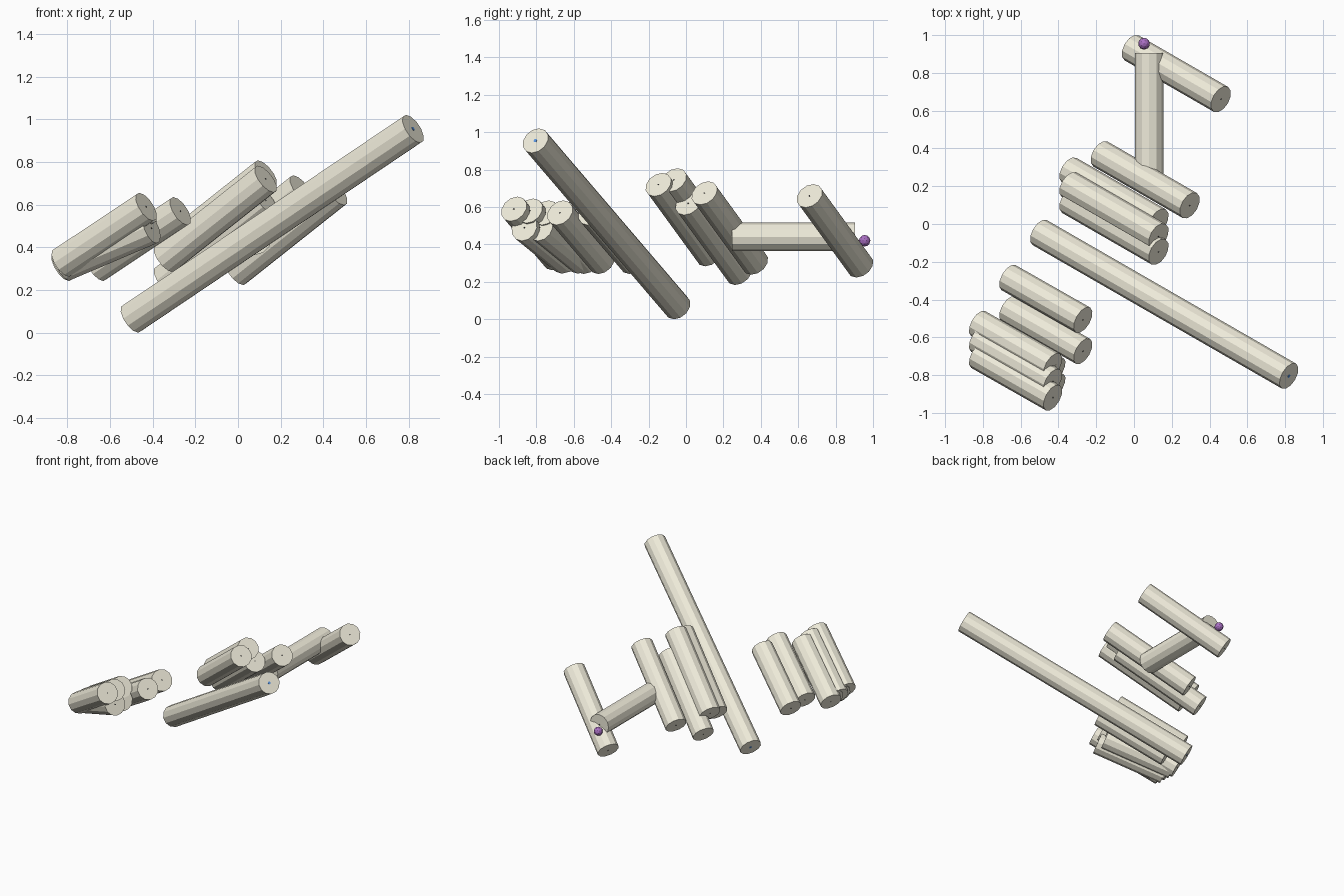
import bpy
from mathutils import Vector

if "Cube" in bpy.data.objects:
    bpy.data.objects.remove(bpy.data.objects["Cube"])


def material(name, rgb):
    m = bpy.data.materials.new(name)
    m.diffuse_color = (*rgb, 1)
    m.use_nodes = True
    m.node_tree.nodes["Principled BSDF"].inputs["Base Color"].default_value = m.diffuse_color
    return m


WOOD = material("pale_wood", (0.86, 0.83, 0.70))
BLUE = material("blue", (0.10, 0.30, 0.75))
DARK = material("dark", (0.05, 0.05, 0.05))
PURPLE = material("purple", (0.40, 0.16, 0.55))


def rod(name, low, high, radius, mat, sides=12):
    """Flat-sided cylinder between two end centres."""
    low, high = Vector(low), Vector(high)
    axis = high - low
    bpy.ops.mesh.primitive_cylinder_add(vertices=sides, radius=radius, depth=axis.length,
                                        location=(low + high) / 2)
    ob = bpy.context.object
    ob.rotation_mode = 'QUATERNION'
    ob.rotation_quaternion = axis.to_track_quat('Z', 'Y')
    ob.name = name
    ob.data.materials.append(mat)


def log(name, low, high, radius=0.076, core=0.004, core_mat=DARK):
    """Log with a thin core just showing at both ends."""
    rod(name, low, high, radius, WOOD)
    tip = (Vector(high) - Vector(low)).normalized() * 0.002
    rod(name + "_core", Vector(low) - tip, Vector(high) + tip, core, core_mat, 8)


def log_group(name, highs, step):
    for i, high in enumerate(highs):
        log(f"{name}_{i + 1}", Vector(high) - Vector(step), high)


# long pole with blue core
log("long_pole", (-0.50, -0.045, 0.066), (0.82, -0.805, 0.955), core=0.01, core_mat=BLUE)

# middle pile and the log at the back
log_group("middle_log", [
    (0.46, 0.66, 0.66),
    (0.295, 0.098, 0.675),
    (0.13, -0.148, 0.72),
    (0.13, -0.066, 0.745),
    (0.13, 0.012, 0.62),
], (0.472, -0.272, 0.374))

# level cross log
log("cross_log", (0.08, 0.246, 0.441), (0.08, 0.904, 0.441))

# front left pile, upper logs
log_group("left_log", [
    (-0.27, -0.508, 0.57),
    (-0.27, -0.674, 0.57),
    (-0.43, -0.92, 0.59),
    (-0.43, -0.835, 0.58),
    (-0.43, -0.752, 0.57),
], (0.394, -0.224, 0.262))

# front left pile, flatter logs underneath
log_group("left_under_log", [
    (-0.405, -0.865, 0.49),
    (-0.405, -0.78, 0.49),
], (0.41, -0.215, 0.175))

# small purple ball at the back
bpy.ops.mesh.primitive_ico_sphere_add(subdivisions=2, radius=0.031, location=(0.053, 0.955, 0.42))
bpy.context.object.name = "ball"
bpy.context.object.data.materials.append(PURPLE)
